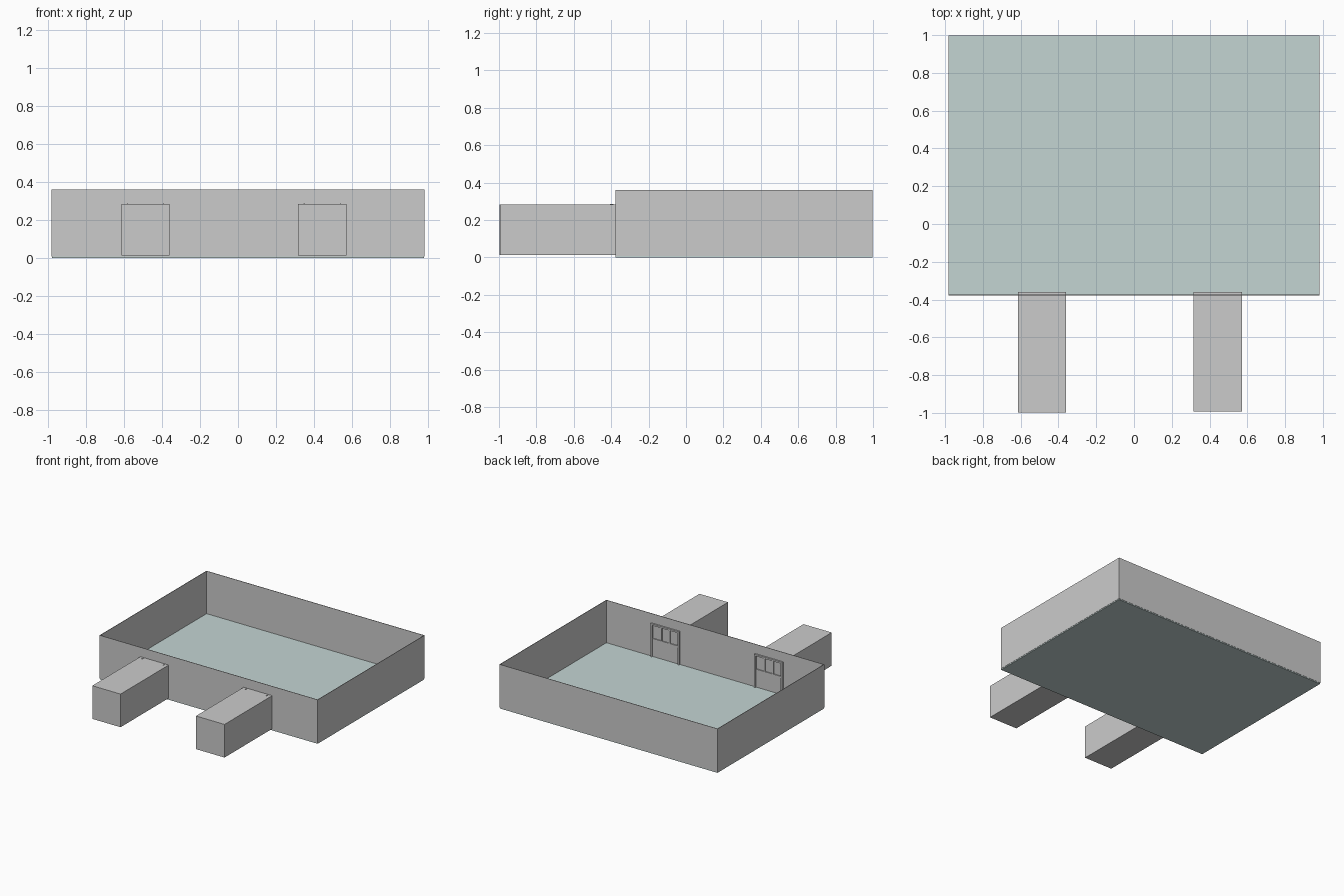
import bpy

if "Cube" in bpy.data.objects:
    bpy.data.objects.remove(bpy.data.objects["Cube"])


def box(name, x0, x1, y0, y1, z0, z1, mat=None):
    bpy.ops.mesh.primitive_cube_add(
        size=1, location=((x0 + x1) / 2, (y0 + y1) / 2, (z0 + z1) / 2))
    ob = bpy.context.object
    ob.name = name
    ob.scale = (x1 - x0, y1 - y0, z1 - z0)
    bpy.ops.object.transform_apply(location=False, rotation=False, scale=True)
    if mat:
        ob.data.materials.append(mat)
    return ob


teal = bpy.data.materials.new("floor_teal")
teal.diffuse_color = (0.55, 0.66, 0.65, 1)
teal.use_nodes = True
teal.node_tree.nodes["Principled BSDF"].inputs["Base Color"].default_value = teal.diffuse_color

X, Y0, Y1, TOP, FLOOR = 0.983, -0.378, 0.998, 0.36, 0.013
T = 0.004  # wall thickness

# Floor slab
box("floor", -X + 0.002, X - 0.002, Y0 + 0.002, Y1 - 0.002, 0, FLOOR, teal)

# Four thin walls
box("front_wall", -X, X, Y0, Y0 + T, 0.008, TOP)
box("back_wall", -X, X, Y1 - T, Y1, 0.008, TOP)
box("left_wall", -X, -X + T, Y0 + T, Y1 - T, 0.008, TOP)
box("right_wall", X - T, X, Y0 + T, Y1 - T, 0.008, TOP)

# Two corridors, each ending in a framed door inside the room
Z0, Z1, INNER = 0.014, 0.284, -0.36
MID = 0.155
W = 0.013  # door frame width
for side, x0, x1, y_end in (("left", -0.615, -0.36, -0.998),
                            ("right", 0.316, 0.573, -0.992)):
    cx = (x0 + x1) / 2
    box(side + "_corridor", x0, x1, y_end, Y0 + 0.001, Z0, Z1)
    # Door frame
    box(side + "_frame_post_a", x0, x0 + W, Y0, INNER, Z0, Z1)
    box(side + "_frame_post_b", x1 - W, x1, Y0, INNER, Z0, Z1)
    box(side + "_frame_header", x0 + W, x1 - W, Y0, INNER, Z1 - W, Z1)
    # Door leaf: solid lower panel, rail and window bars
    box(side + "_door_panel", x0 + W, x1 - W, Y0, -0.371, Z0, MID)
    box(side + "_door_rail", x0 + W, x1 - W, Y0, -0.366, MID - 0.004, MID + 0.008)
    for i in (-1, 1):
        bx = cx + i * 0.037
        box(side + "_window_bar", bx - 0.006, bx + 0.006, Y0, -0.366,
            MID + 0.008, Z1 - W)
        # Post tips poking through the corridor roof
        px = cx + i * 0.095
        box(side + "_post_tip", px - 0.003, px + 0.003, -0.405, -0.388,
            Z1 - 0.01, Z1 + 0.003)
